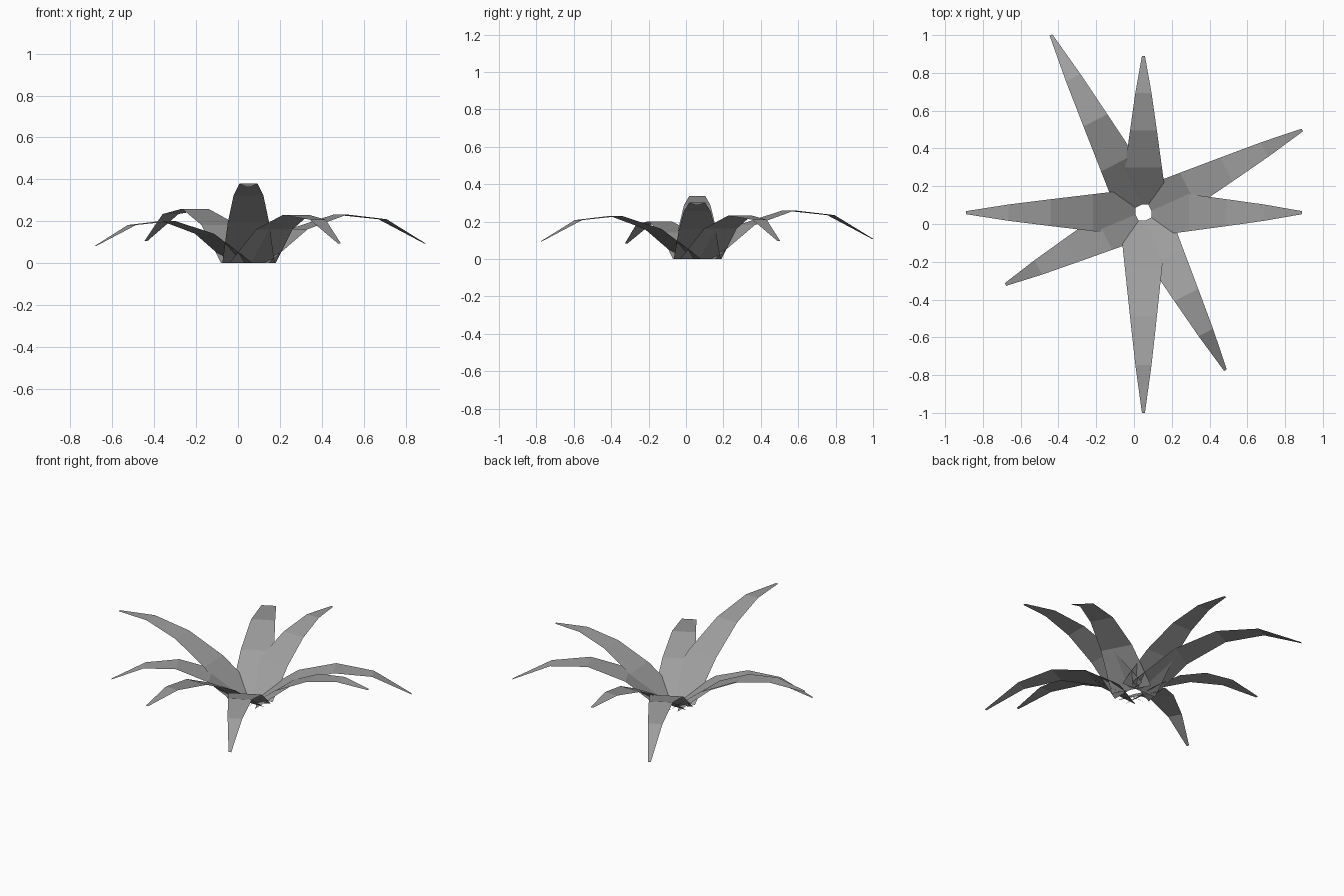
import bpy, bmesh, math

if "Cube" in bpy.data.objects:
    bpy.data.objects.remove(bpy.data.objects["Cube"])

mat = bpy.data.materials.new("leaf grey")
mat.diffuse_color = (0.34, 0.34, 0.34, 1)
mat.use_nodes = True
mat.node_tree.nodes["Principled BSDF"].inputs["Base Color"].default_value = mat.diffuse_color

CX, CY = 0.05, 0.06          # where the leaves meet
BASE_R = 0.042               # radius of the small central opening
HALF_WIDTHS = [0.125, 0.098, 0.071, 0.043, 0.008]


def leaf(name, angle, length, droop):
    """Thin arching blade: flat across, curved along its length."""
    bm = bmesh.new()
    a = math.radians(angle)
    c, s = math.cos(a), math.sin(a)
    rows = []
    for i, w in enumerate(HALF_WIDTHS):
        t = i / (len(HALF_WIDTHS) - 1)
        r = BASE_R + (length - BASE_R) * t
        z = length * (0.88 * t - droop * t * t)
        rows.append([bm.verts.new((CX + r * c - v * s, CY + r * s + v * c, z))
                     for v in (-w, w)])
    for (p, q), (u, v) in zip(rows, rows[1:]):
        bm.faces.new((p, u, v, q))
    me = bpy.data.meshes.new(name)
    bm.to_mesh(me)
    bm.free()
    me.materials.append(mat)
    ob = bpy.data.objects.new(name, me)
    bpy.context.collection.objects.link(ob)


# upright leaves along the axes
for i, (ang, length) in enumerate([(0, 0.84), (90, 0.83), (180, 0.94), (270, 1.06)]):
    leaf(f"upper_leaf_{i + 1}", ang, length, 0.537)

# drooping leaves between them
for i, (ang, length) in enumerate([(27.5, 0.948), (117.5, 1.06), (207.5, 0.823), (297.5, 0.94)]):
    leaf(f"lower_leaf_{i + 1}", ang, length, 0.78)
